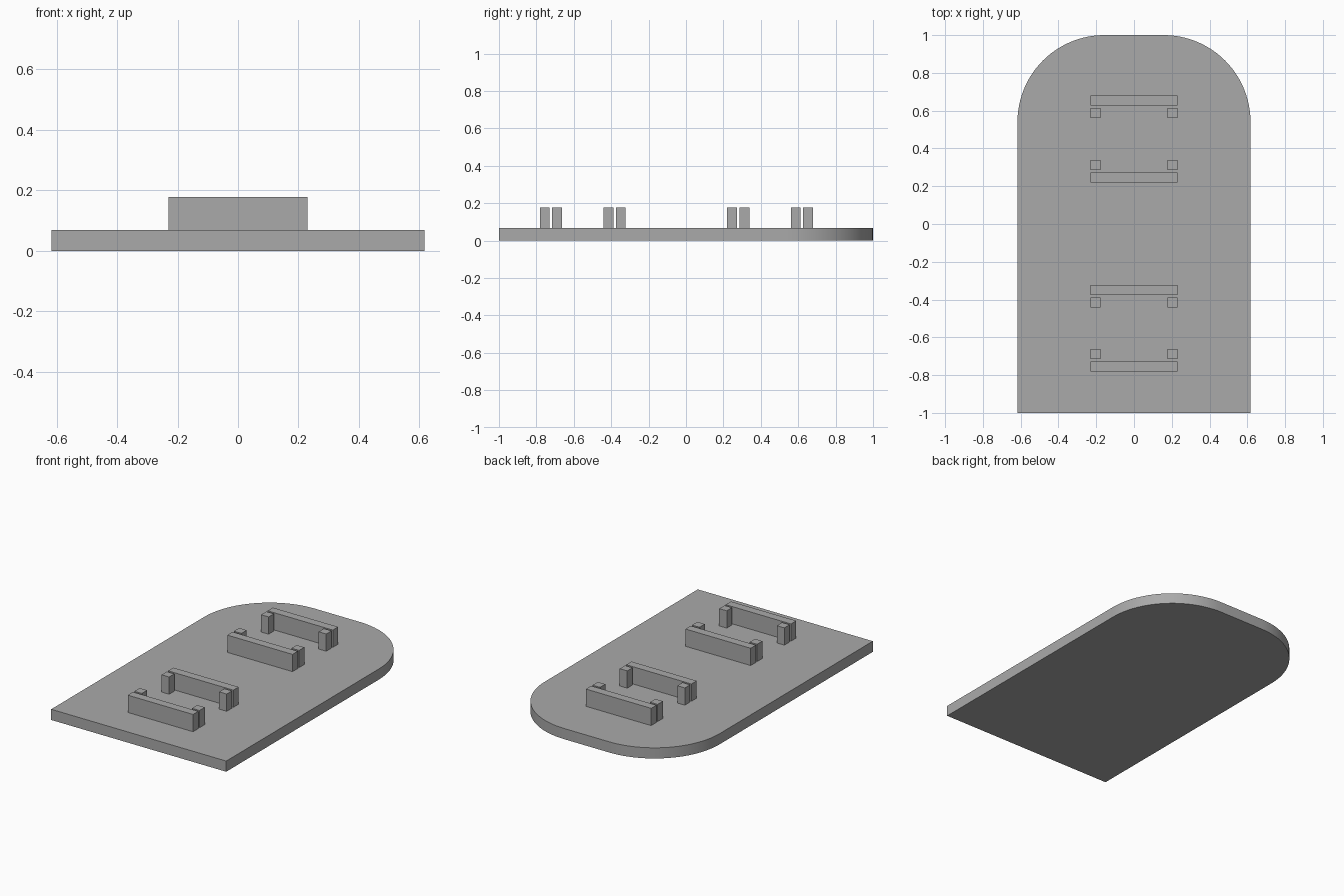
import bpy, bmesh
from math import sin, cos, pi

cube = bpy.data.objects.get("Cube")
if cube:
    bpy.data.objects.remove(cube)

grey = bpy.data.materials.new("plain grey")
grey.use_nodes = True
colour = (0.4, 0.4, 0.4, 1)
grey.diffuse_color = colour
grey.node_tree.nodes["Principled BSDF"].inputs["Base Color"].default_value = colour

HALF_W, THICK, TOP, RADIUS = 0.617, 0.068, 0.178, 0.46


def prism(name, outline, z0, z1):
    """Extrude a counter-clockwise outline from z0 up to z1."""
    bm = bmesh.new()
    base = bm.faces.new([bm.verts.new((x, y, z0)) for x, y in outline])
    up = bmesh.ops.extrude_face_region(bm, geom=[base], use_keep_orig=True)
    verts = [v for v in up["geom"] if isinstance(v, bmesh.types.BMVert)]
    bmesh.ops.translate(bm, verts=verts, vec=(0, 0, z1 - z0))
    bmesh.ops.recalc_face_normals(bm, faces=bm.faces)
    mesh = bpy.data.meshes.new(name)
    bm.to_mesh(mesh)
    bm.free()
    mesh.materials.append(grey)
    obj = bpy.data.objects.new(name, mesh)
    bpy.context.collection.objects.link(obj)
    return obj


def block(name, x, y, width, depth):
    """Upright box standing on the board."""
    w, d = width / 2, depth / 2
    return prism(name, [(x - w, y - d), (x + w, y - d), (x + w, y + d), (x - w, y + d)],
                 THICK, TOP)


# Board with a square front and rounded back corners
steps = 24
arc = [(HALF_W - RADIUS + RADIUS * cos(a), 1 - RADIUS + RADIUS * sin(a))
       for a in (pi / 2 * i / steps for i in range(steps + 1))]
outline = [(-HALF_W, -1), (HALF_W, -1)] + arc + [(-x, y) for x, y in reversed(arc)]
board = prism("board", outline, 0, THICK)
bpy.context.view_layer.objects.active = board
board.select_set(True)
bpy.ops.object.shade_smooth_by_angle(angle=pi / 6)

# Two bracket pairs, each with facing rails and small posts inside them
for place, centre in (("front", -0.552), ("back", 0.45)):
    for end, sy in (("front", -1), ("back", 1)):
        block(f"{place}_bracket_{end}_rail", 0, centre + sy * 0.203, 0.46, 0.053)
        for side, sx in (("right", -1), ("left", 1)):
            block(f"{place}_bracket_{end}_{side}_post", sx * 0.203,
                  centre + sy * 0.137, 0.053, 0.053)
